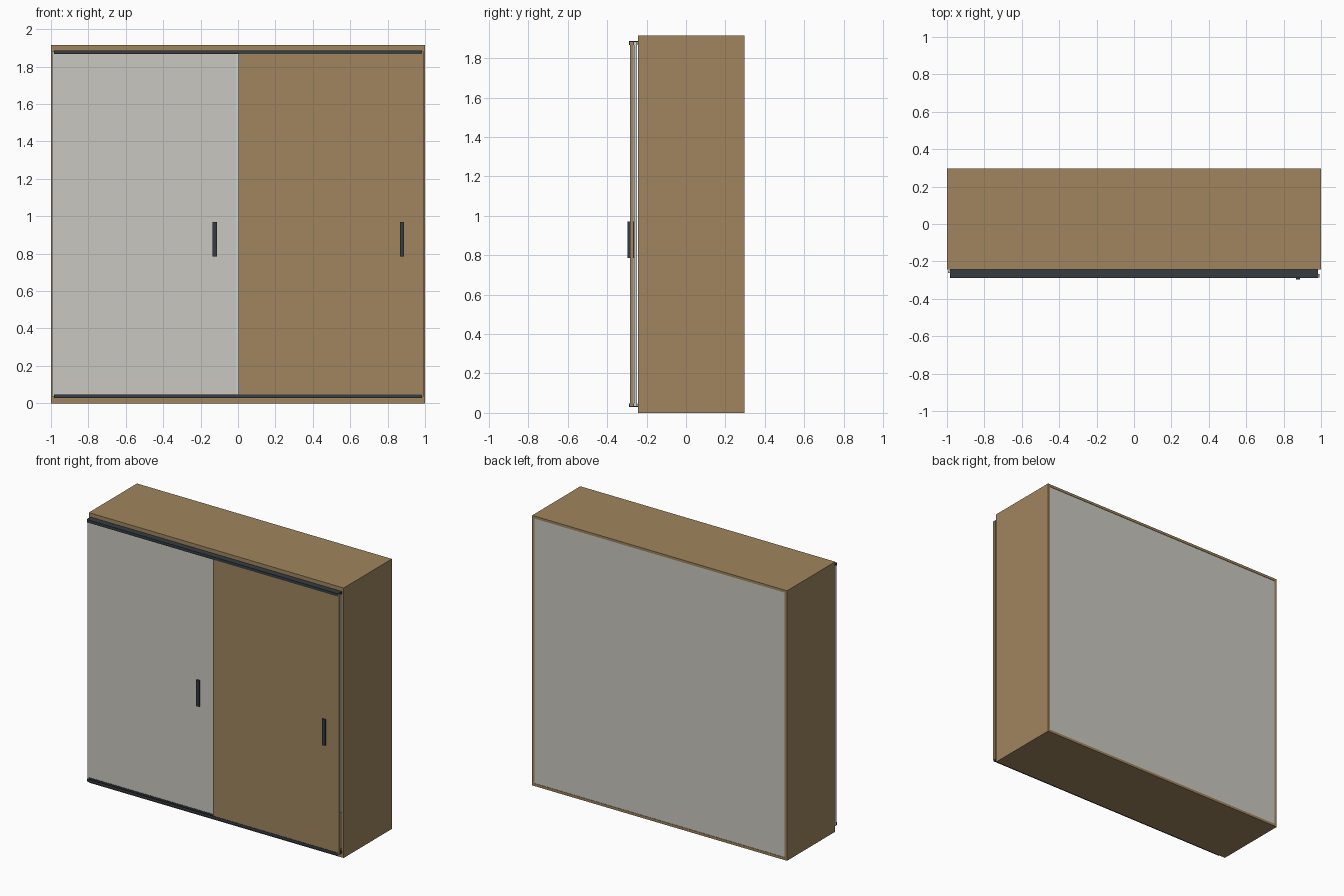
import bpy, bmesh

if "Cube" in bpy.data.objects:
    bpy.data.objects.remove(bpy.data.objects["Cube"])


def material(name, rgb):
    m = bpy.data.materials.new(name)
    m.diffuse_color = (*rgb, 1)
    m.use_nodes = True
    m.node_tree.nodes["Principled BSDF"].inputs["Base Color"].default_value = m.diffuse_color
    return m


WOOD = material("oak_brown", (0.35, 0.235, 0.112))
WHITE = material("warm_white", (0.585, 0.575, 0.525))
DARK = material("dark_metal", (0.037, 0.046, 0.055))
SILVER = material("light_metal", (0.60, 0.64, 0.64))


def boxes(name, mat, parts):
    """One object made of boxes given as (x0, x1, y0, y1, z0, z1)."""
    bm = bmesh.new()
    for x0, x1, y0, y1, z0, z1 in parts:
        vs = bmesh.ops.create_cube(bm, size=1)["verts"]
        for v in vs:
            v.co = ((x0 + x1) / 2 + v.co.x * (x1 - x0),
                    (y0 + y1) / 2 + v.co.y * (y1 - y0),
                    (z0 + z1) / 2 + v.co.z * (z1 - z0))
    mesh = bpy.data.meshes.new(name)
    bm.to_mesh(mesh)
    bm.free()
    mesh.materials.append(mat)
    ob = bpy.data.objects.new(name, mesh)
    bpy.context.collection.objects.link(ob)
    return ob


W, H, T = 1.0, 1.915, 0.018          # half width, height, board thickness
YF, YB = -0.244, 0.296               # carcass front and back

# Carcass boards
for name, s in (("left_side", -1), ("right_side", 1)):
    a, b = sorted((s * W, s * (W - T)))
    boxes(name, WOOD, [(a, b, YF, YB, 0, H)])
I = W - T
boxes("top_board", WOOD, [(-I, I, YF, YB, H - T, H)])
boxes("bottom_board", WOOD, [(-I, I, YF, YB, 0, T)])
boxes("top_front_rail", WOOD, [(-I, I, YF, YF + T, H - 0.055, H - T)])
boxes("plinth", WOOD, [(-I, I, YF, YF + T, T, 0.055)])
boxes("middle_divider", WOOD, [(-T / 2, T / 2, YF + T, YB - 0.012, T, H - T)])

# Back panel, slightly recessed in the carcass
boxes("back_panel", WHITE, [(-I, I, YB - 0.012, YB - 0.003, T, H - T)])

# Double tracks: a web with three lips pointing towards the doors
R, YR, LIP = 0.985, -0.288, 0.003
for name, outer, inner, web in (("top_track", 1.887, 1.867, 1.882),
                                ("bottom_track", 0.029, 0.048, 0.034)):
    zw, zl = sorted((outer, web)), sorted((web, inner))
    parts = [(-R, R, YR, YF, *zw)]
    for y in (YR, -0.2665, YF - LIP):
        parts.append((-R, R, y, y + LIP, *zl))
    boxes(name, DARK, parts)

# Sliding doors: the white one runs on the inner track
Z0, Z1 = 0.035, 1.881
boxes("left_door", WHITE, [(-0.995, -0.010, -0.263, -0.248, Z0, Z1)])
boxes("left_door_edge_strip", SILVER, [(-0.010, 0.012, -0.263, -0.248, Z0, Z1)])
boxes("right_door", WOOD, [(0.004, 0.992, -0.285, -0.267, Z0, Z1)])

# Pull handles
for name, x, y in (("left_handle", -0.125, -0.263), ("right_handle", 0.877, -0.285)):
    boxes(name, DARK, [(x - 0.0115, x + 0.0115, y - 0.011, y, 0.785, 0.97)])
